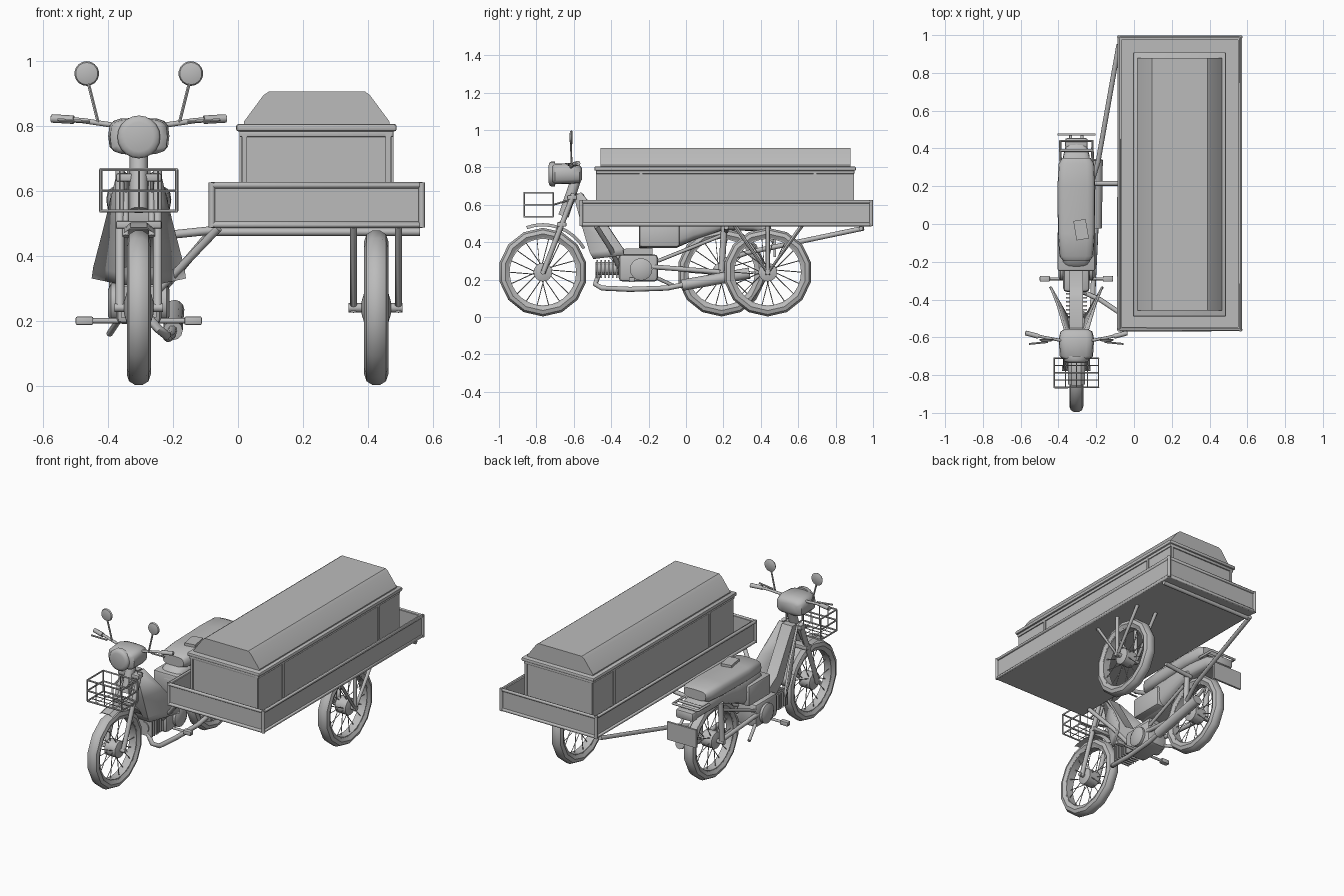
import bpy, bmesh, math
from mathutils import Vector, Matrix

old = bpy.data.objects.get("Cube")
if old:
    bpy.data.objects.remove(old)

grey = bpy.data.materials.new("plain grey")
grey.use_nodes = True
COLOUR = (0.5, 0.5, 0.5, 1)
grey.diffuse_color = COLOUR
grey.node_tree.nodes["Principled BSDF"].inputs["Base Color"].default_value = COLOUR

X = -0.305            # centre line of the moped
WZ, WR = 0.24, 0.237  # wheel axle height and radius


def finish(name, mesh, angle=35):
    """Link a mesh as a part with smooth faces and sharp edges kept."""
    mesh.materials.clear()
    mesh.materials.append(grey)
    mesh.shade_smooth()
    mesh.set_sharp_from_angle(angle=math.radians(angle))
    ob = bpy.data.objects.new(name, mesh)
    bpy.context.collection.objects.link(ob)
    return ob


def from_bm(name, bm, angle=35):
    bmesh.ops.recalc_face_normals(bm, faces=bm.faces[:])
    mesh = bpy.data.meshes.new(name)
    bm.to_mesh(mesh)
    bm.free()
    return finish(name, mesh, angle)


def box(name, x, y, z, bevel=0.0):
    """Box from (min, max) ranges."""
    bm = bmesh.new()
    bmesh.ops.create_cube(bm, size=1)
    for v in bm.verts:
        v.co = [sum(r) / 2 + c * (r[1] - r[0]) for r, c in zip((x, y, z), v.co)]
    if bevel:
        bmesh.ops.bevel(bm, geom=bm.edges[:], offset=bevel, segments=2, affect='EDGES', profile=0.5)
    return from_bm(name, bm)


def skin(name, rings, closed_rings=False, caps=True, angle=35):
    """Bridge a list of equal point rings."""
    bm = bmesh.new()
    rows = [[bm.verts.new(p) for p in ring] for ring in rings]
    n = len(rows[0])
    pairs = list(zip(rows, rows[1:] + rows[:1])) if closed_rings else list(zip(rows, rows[1:]))
    for a, b in pairs:
        for i in range(n):
            j = (i + 1) % n
            bm.faces.new((a[i], a[j], b[j], b[i]))
    if caps and not closed_rings:
        bm.faces.new(rows[0])
        bm.faces.new(rows[-1])
    return from_bm(name, bm, angle)


def lathe(name, profile, centre, n=14, closed=False, axis='X'):
    """Spin (offset, radius) points about a sideways or lengthways axis."""
    rings = []
    for o, r in profile:
        ring = []
        for k in range(n):
            a = 2 * math.pi * k / n - math.pi / 2
            p = (o, r * math.cos(a), r * math.sin(a))
            ring.append(Vector(p if axis == 'X' else (p[1], p[0], p[2])) + Vector(centre))
        rings.append(ring)
    return skin(name, rings, closed, angle=40)


def loft(name, sections, n=16, power=0.55, cx=X):
    """Rounded-box sections (y, z, half width, half height) along y."""
    rings = []
    for y, z, w, h in sections:
        ring = []
        for k in range(n):
            c, s = math.cos(2 * math.pi * k / n), math.sin(2 * math.pi * k / n)
            ring.append((cx + w * math.copysign(abs(c) ** power, c), y,
                         z + h * math.copysign(abs(s) ** power, s)))
        rings.append(ring)
    return skin(name, rings, angle=45)


def prism(name, pts, a, b, axis='X'):
    """Extrude a yz (axis X) or xz (axis Y) outline from a to b."""
    put = (lambda t, p: (t, p[0], p[1])) if axis == 'X' else (lambda t, p: (p[0], t, p[1]))
    return skin(name, [[put(t, p) for p in pts] for t in (a, b)])


def tubes(name, paths, r, res=2):
    """Round bars along straight-cornered paths, all in one part."""
    cu = bpy.data.curves.new(name, 'CURVE')
    cu.dimensions = '3D'
    cu.bevel_depth, cu.bevel_resolution, cu.use_fill_caps = r, res, True
    for path in paths:
        sp = cu.splines.new('POLY')
        sp.points.add(len(path) - 1)
        for pt, co in zip(sp.points, path):
            pt.co = (*co, 1)
    tmp = bpy.data.objects.new(name + "_path", cu)
    bpy.context.collection.objects.link(tmp)
    bpy.context.view_layer.update()
    mesh = bpy.data.meshes.new_from_object(tmp.evaluated_get(bpy.context.evaluated_depsgraph_get()))
    bpy.data.objects.remove(tmp)
    return finish(name, mesh, 50)


def both(path):
    """A path given as (side offset, y, z), on both sides of the moped."""
    return [[(X + s * dx, y, z) for dx, y, z in path] for s in (-1, 1)]


def loop(x, y, z):
    """Closed horizontal rectangle path."""
    return [(x[0], y[0], z), (x[1], y[0], z), (x[1], y[1], z), (x[0], y[1], z), (x[0], y[0], z)]


# Wheels
def wheel(name, cx, cy):
    c = (cx, cy, WZ)
    lathe(name + "_tyre", [(-.025, .186), (-.037, .205), (-.030, .226), (-.012, WR), (.012, WR),
                           (.030, .226), (.037, .205), (.025, .186)], c, closed=True)
    lathe(name + "_rim", [(-.024, .178), (-.024, .192), (.024, .192), (.024, .178)], c, 28, True)
    lathe(name + "_hub", [(-.045, .02), (-.036, .05), (.036, .05), (.045, .02)], c, 16)
    spokes = []
    for k in range(18):
        a, s = 2 * math.pi * k / 18, .02 * (-1) ** k
        b = a + .25 * (1 if k % 4 < 2 else -1)
        spokes.append([(cx + s, cy + .045 * math.cos(b), WZ + .045 * math.sin(b)),
                       (cx + s / 3, cy + .182 * math.cos(a), WZ + .182 * math.sin(a))])
    tubes(name + "_spokes", spokes, .0025, 0)


wheel("front_wheel", X, -.765)
wheel("rear_wheel", X, .19)
wheel("sidecar_wheel", .425, .437)

# Sidecar tray
TX, TY = (-.08, .565), (-.56, .99)
box("tray_floor", TX, TY, (.486, .502))
for i in (0, 1):
    s = 1 - 2 * i
    box("tray_side", sorted((TX[i], TX[i] + s * .015)), TY, (.49, .62))
    box("tray_end", TX, sorted((TY[i], TY[i] + s * .015)), (.49, .62))
for z in (.495, .617):
    tubes("tray_rail", [loop(TX, TY, z)], .010)
tubes("tray_posts", [[(x, y, .487), (x, y, .625)] for x in TX for y in TY], .010)
tubes("tray_crossbar", [[(-.08, .935, .473), (.56, .935, .473)]], .012)

# Casket: box, battens, stepped rim and sloped lid
box("casket_box", (.01, .472), (-.475, .893), (.50, .775))
for y in (-.24, .69):
    box("casket_batten", (.004, .478), (y - .008, y + .008), (.50, .775))
for x in (.02, .462):
    box("casket_end_batten", (x - .008, x + .008), (-.481, .899), (.50, .775))
box("casket_rim_lower", (.004, .478), (-.481, .900), (.765, .785), .004)
box("casket_rim_upper", (-.006, .488), (-.490, .909), (.782, .805), .008)
prism("casket_lid", [(.018, .80), (.018, .812), (.078, .893), (.095, .905), (.39, .905),
                     (.406, .893), (.466, .812), (.466, .80)], -.457, .88, 'Y')

# Sidecar wheel carrier and struts to the moped
for x in (.355, .493):
    tubes("wheel_carrier", [[(x, .26, .49), (x, .437, .235), (x, .62, .49)],
                            [(x, .437, .49), (x, .437, .225)]], .011)
tubes("carrier_axle", [[(.34, .437, WZ), (.505, .437, WZ)]], .014)
tubes("sidecar_struts", [[(-.08, .95, .475), (-.19, .33, .345), (-.23, .2, .30)],
                         [(-.06, -.48, .485), (-.18, -.40, .36), (-.27, -.36, .27)],
                         [(-.06, .215, .48), (-.25, .215, .46)]], .013)

# Front fork, steering head and mudguard
tubes("front_fork", both([(.058, -.60, .66), (.058, -.765, .235)]), .014)
tubes("fork_braces", both([(.04, -.60, .63), (.04, -.69, .46)]), .010)
for y, z in ((-.61, .64), (-.665, .495)):
    box("fork_yoke", (X - .07, X + .07), (y - .025, y + .025), (z - .012, z + .012), .005)
tubes("steering_head", [[(X, -.655, .54), (X, -.59, .73)]], .028, 4)
guard = []
for k in range(9):
    a = math.radians(30 + k * 10)
    guard.append([(X + dx, -.765 + r * math.cos(a), WZ + r * math.sin(a))
                  for dx, r in ((-.045, .245), (-.025, .262), (.025, .262), (.045, .245),
                                (.025, .257), (-.025, .257))])
skin("front_mudguard", guard)

# Headlight, handlebars and mirrors
loft("headlight_housing", [(-.715, .765, .07, .045), (-.70, .765, .088, .055), (-.61, .768, .094, .056),
                           (-.57, .765, .085, .048), (-.555, .765, .06, .03)])
lathe("headlight_lens", [(-.735, .045), (-.73, .06), (-.722, .066), (-.70, .066)], (X, 0, .765), 20, axis='Y')
tubes("handlebars", both([(.05, -.615, .795), (.09, -.615, .803), (.17, -.60, .815), (.27, -.575, .823)]), .008)
tubes("hand_grips", both([(.20, -.595, .818), (.268, -.577, .822)]), .013)
tubes("brake_levers", both([(.15, -.625, .812), (.25, -.635, .818)]), .005, 1)
tubes("mirror_stalks", both([(.125, -.612, .81), (.155, -.615, .93)]), .005, 1)
for s in (-1, 1):
    lathe("mirror", [(-.008, .02), (-.004, .034), (.004, .038), (.007, .034)],
          (X + s * .16, -.615, .96), 18, axis='Y')

# Wire basket
BX, BY, BZ = (-.422, -.188), (-.865, -.71), (.537, .665)
tubes("basket_frame", [loop(BX, BY, z) for z in (BZ[0], .60, BZ[1])]
      + [[(x, y, BZ[0]), (x, y, BZ[1])] for x in BX for y in BY], .005, 1)
wires = []
for t in (.25, .5, .75):
    x = BX[0] + t * (BX[1] - BX[0])
    y = BY[0] + t * (BY[1] - BY[0])
    wires.append([(x, BY[0], BZ[1]), (x, BY[0], BZ[0]), (x, BY[1], BZ[0]), (x, BY[1], BZ[1])])
    wires.append([(BX[0], y, BZ[0]), (BX[1], y, BZ[0])])
tubes("basket_wires", wires, .003, 0)
tubes("basket_bracket", both([(.04, -.71, .60), (.04, -.61, .63)]), .006, 1)

# Leg shield: flared wings around the down tube
bm = bmesh.new()
rows = []
for z, front, back, inner, outer in ((.645, -.60, -.565, .035, .065), (.48, -.555, -.43, .045, .105),
                                     (.345, -.515, -.34, .05, .14), (.31, -.495, -.335, .05, .145)):
    rows.append([bm.verts.new((X + dx, y, z + .02 * (y == back))) for dx, y in
                 ((-outer, back), (-inner, front), (inner, front), (outer, back))])
for a, b in zip(rows, rows[1:]):
    for i in range(3):
        bm.faces.new((a[i], a[i + 1], b[i + 1], b[i]))
shield = from_bm("leg_shield", bm)
shield.modifiers.new("thickness", 'SOLIDIFY').thickness = .012

# Frame spine and rear body
prism("frame_spine", [(-.59, .66), (-.55, .66), (-.40, .41), (-.33, .365), (-.18, .37), (-.18, .29),
                      (-.38, .29), (-.46, .36)], X - .036, X + .036)
loft("rear_body", [(-.25, .42, .05, .05), (-.20, .45, .075, .08), (-.05, .46, .085, .09), (.04, .48, .085, .07),
                   (.20, .51, .08, .045), (.36, .50, .07, .04), (.42, .48, .055, .03)])
box("side_panel", (X - .10, X + .10), (-.25, -.035), (.375, .50), .012)

# Seat with a small flat book on it
loft("seat", [(-.195, .56, .07, .03), (-.17, .565, .09, .042), (-.05, .568, .098, .046), (.2, .572, .1, .046),
              (.32, .575, .094, .042), (.35, .575, .075, .03)])
book = box("book", (-.033, .033), (-.052, .052), (-.008, .008))
book.matrix_world = Matrix.Translation((-.28, -.03, .621)) @ Matrix.Rotation(.17, 4, 'Z')

# Rear carrier, lamp and number plate
tubes("rear_carrier", [[(X - .085, .33, .53), (X - .085, .44, .53), (X + .085, .44, .53), (X + .085, .33, .53)],
                       [(X - .085, .39, .53), (X + .085, .39, .53)]], .008)
box("tail_lamp", (X - .06, X + .06), (.40, .455), (.455, .51), .012)
box("plate", (X - .10, X + .10), (.468, .48), (.32, .43))
tubes("plate_bracket", both([(.03, .40, .46), (.03, .47, .40)]), .008)

# Swing arm, shock absorbers and stays
tubes("swing_arm", both([(.06, -.2, .27), (.06, .19, WZ)]), .013)
tubes("shock_absorbers", both([(.075, .205, .49), (.075, .19, .25)]), .017)
tubes("frame_stays", both([(.06, -.15, .30), (.065, .20, .44)]), .010)
tubes("rear_axle", [[(X - .09, .19, WZ), (X + .09, .19, WZ)]], .013)
tubes("front_axle", [[(X - .075, -.765, WZ), (X + .075, -.765, WZ)]], .013)

# Engine: case, covers and finned cylinder
box("engine_case", (X - .07, X + .07), (-.36, -.15), (.19, .335), .02)
lathe("engine_cover", [(-.095, .04), (-.085, .06), (.085, .06), (.095, .04)], (X, -.24, .255), 16)
tubes("engine_cylinder", [[(X, -.34, .26), (X, -.485, .26)]], .035, 4)
for k in range(6):
    y = -.475 + k * .021
    box("cylinder_fin", (X - .055, X + .055), (y - .004, y + .004), (.21, .305))

# Exhaust, foot pegs and stand
tubes("exhaust_pipe", [[(X + .02, -.47, .22), (X + .06, -.485, .175), (X + .085, -.45, .155), (X + .09, -.30, .148),
                        (X + .10, -.10, .155), (X + .105, .02, .18)]], .014)
tubes("muffler", [[(X + .105, -.02, .17), (X + .11, .34, .235)]], .030, 4)
tubes("foot_bar", [[(-.50, -.29, .2), (-.11, -.29, .2)]], .008)
for x in (-.472, -.138):
    box("foot_peg", (x - .027, x + .027), (-.305, -.275), (.187, .213), .005)
tubes("side_stand", [[(X - .05, -.18, .22), (X - .09, -.05, .16)]], .010)
